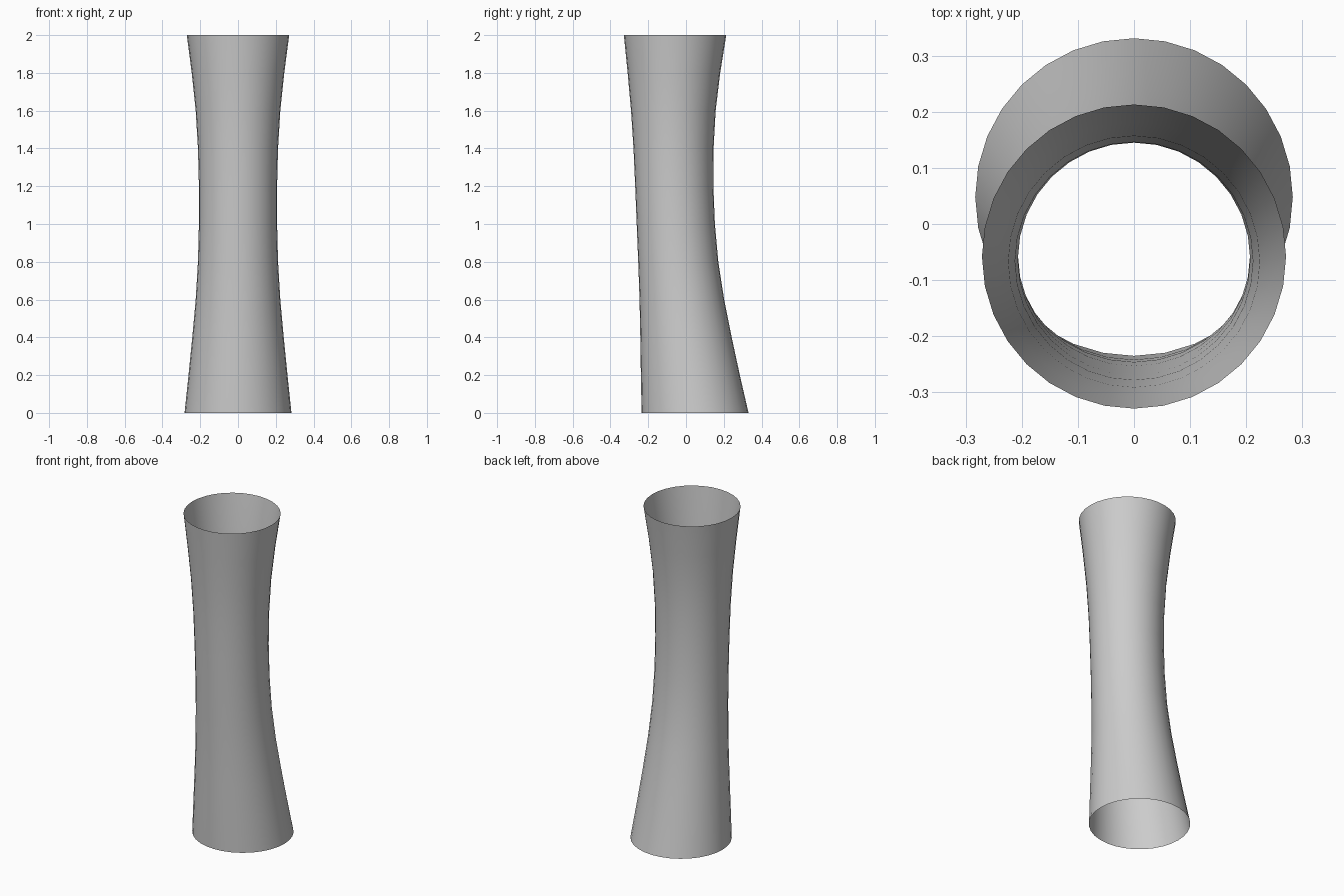
import bpy, bmesh
from math import sin, cos, pi

if "Cube" in bpy.data.objects:
    bpy.data.objects.remove(bpy.data.objects["Cube"])

SIDES = 32
# centre offset in y and radius of each ring, evenly spaced in height
RINGS = [(.048, .283), (.023, .262), (.000, .242), (-.022, .224), (-.041, .212),
         (-.054, .207), (-.062, .207), (-.066, .212), (-.067, .224), (-.064, .245),
         (-.058, .271)]

# open, single-walled flared tube
bm = bmesh.new()
loops = []
for i, (cy, r) in enumerate(RINGS):
    z = 2 * i / (len(RINGS) - 1)
    loops.append([bm.verts.new((r * cos(2 * pi * k / SIDES), cy + r * sin(2 * pi * k / SIDES), z))
                  for k in range(SIDES)])
for lower, upper in zip(loops, loops[1:]):
    for k in range(SIDES):
        n = (k + 1) % SIDES
        bm.faces.new((lower[k], lower[n], upper[n], upper[k])).smooth = True

mesh = bpy.data.meshes.new("flared_tube")
bm.to_mesh(mesh)
bm.free()
tube = bpy.data.objects.new("flared_tube", mesh)
bpy.context.collection.objects.link(tube)
